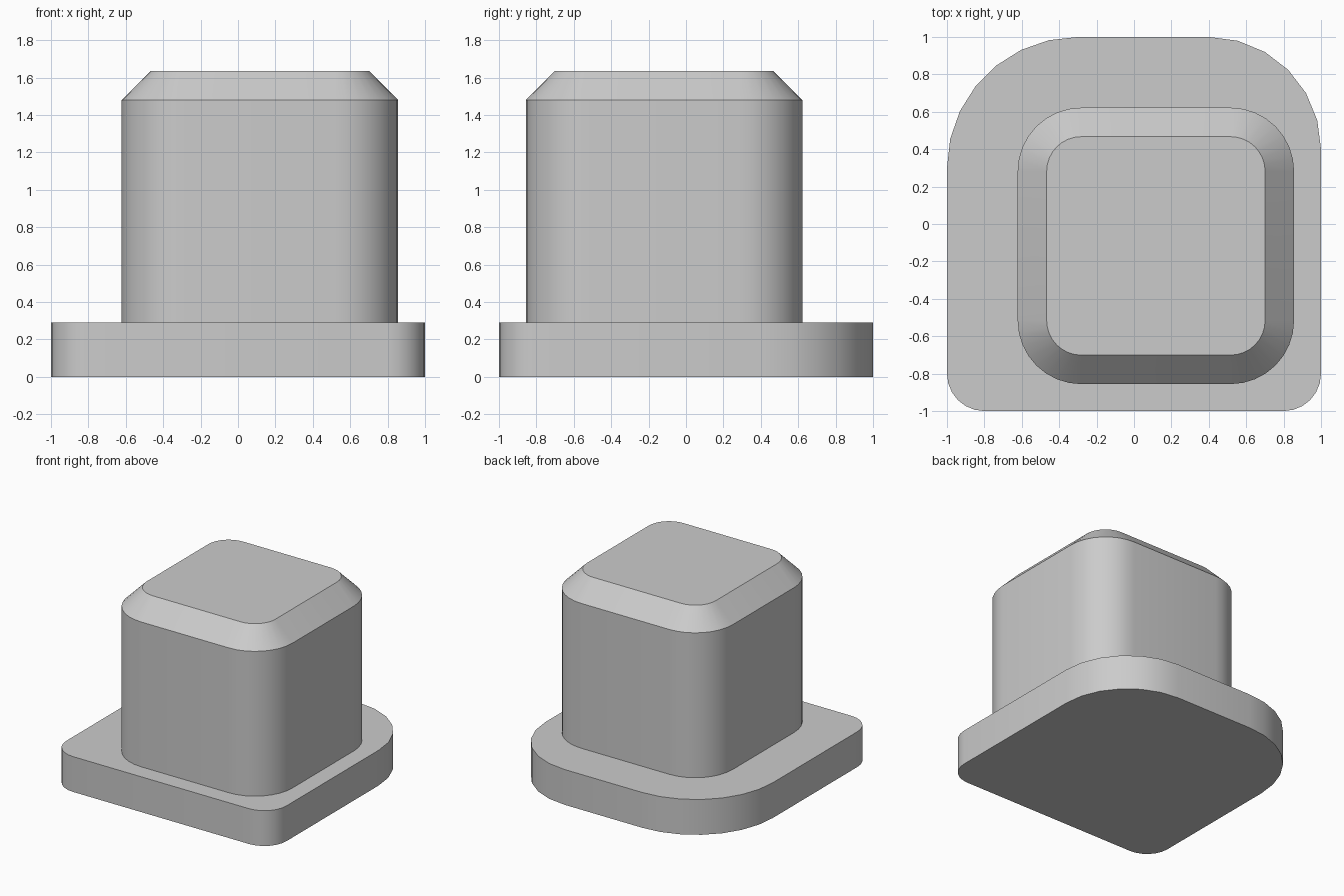
import bpy
import bmesh
from math import cos, sin, pi, radians

cube = bpy.data.objects.get("Cube")
if cube:
    bpy.data.objects.remove(cube, do_unlink=True)

grey = bpy.data.materials.new("plain grey")
grey.use_nodes = True
colour = (0.6, 0.6, 0.6, 1)
grey.diffuse_color = colour
grey.node_tree.nodes["Principled BSDF"].inputs["Base Color"].default_value = colour


def rounded_outline(x0, x1, y0, y1, corners):
    """Corners are (radius, segments): back left, back right, front left, front right."""
    (bl, nbl), (br, nbr), (fl, nfl), (fr, nfr) = corners
    arcs = [(x1 - br, y1 - br, br, nbr, 0), (x0 + bl, y1 - bl, bl, nbl, 1),
            (x0 + fl, y0 + fl, fl, nfl, 2), (x1 - fr, y0 + fr, fr, nfr, 3)]
    points = []
    for cx, cy, r, n, quarter in arcs:
        for i in range(n + 1):
            a = (quarter + i / n) * pi / 2
            points.append((cx + r * cos(a), cy + r * sin(a)))
    return points


def loft(name, levels):
    """Skin a stack of matching (outline, height) rings and cap both ends."""
    bm = bmesh.new()
    rings = [[bm.verts.new((x, y, z)) for x, y in outline] for outline, z in levels]
    count = len(rings[0])
    for low, high in zip(rings, rings[1:]):
        for i in range(count):
            j = (i + 1) % count
            bm.faces.new((low[i], low[j], high[j], high[i]))
    bm.faces.new(rings[0][::-1])
    bm.faces.new(rings[-1])
    mesh = bpy.data.meshes.new(name)
    bm.to_mesh(mesh)
    bm.free()
    mesh.materials.append(grey)
    obj = bpy.data.objects.new(name, mesh)
    bpy.context.collection.objects.link(obj)
    bpy.ops.object.select_all(action="DESELECT")
    obj.select_set(True)
    bpy.context.view_layer.objects.active = obj
    bpy.ops.object.shade_smooth_by_angle(angle=radians(30))
    return obj


# Base plate: broad back corners, tight front corners
plate = rounded_outline(-1, 1, -1, 1, [(0.7, 7), (0.6, 6), (0.2, 6), (0.2, 6)])
loft("base_plate", [(plate, 0), (plate, 0.29)])

# Square stem with rounded corners and a chamfered top, sunk into the plate
bevel = 0.155
stem = rounded_outline(-0.622, 0.856, -0.856, 0.622, [(0.34, 8)] * 4)
crown = rounded_outline(-0.622 + bevel, 0.856 - bevel, -0.856 + bevel, 0.622 - bevel,
                        [(0.34 - bevel, 8)] * 4)
loft("stem", [(stem, 0.2), (stem, 1.48), (crown, 1.635)])
